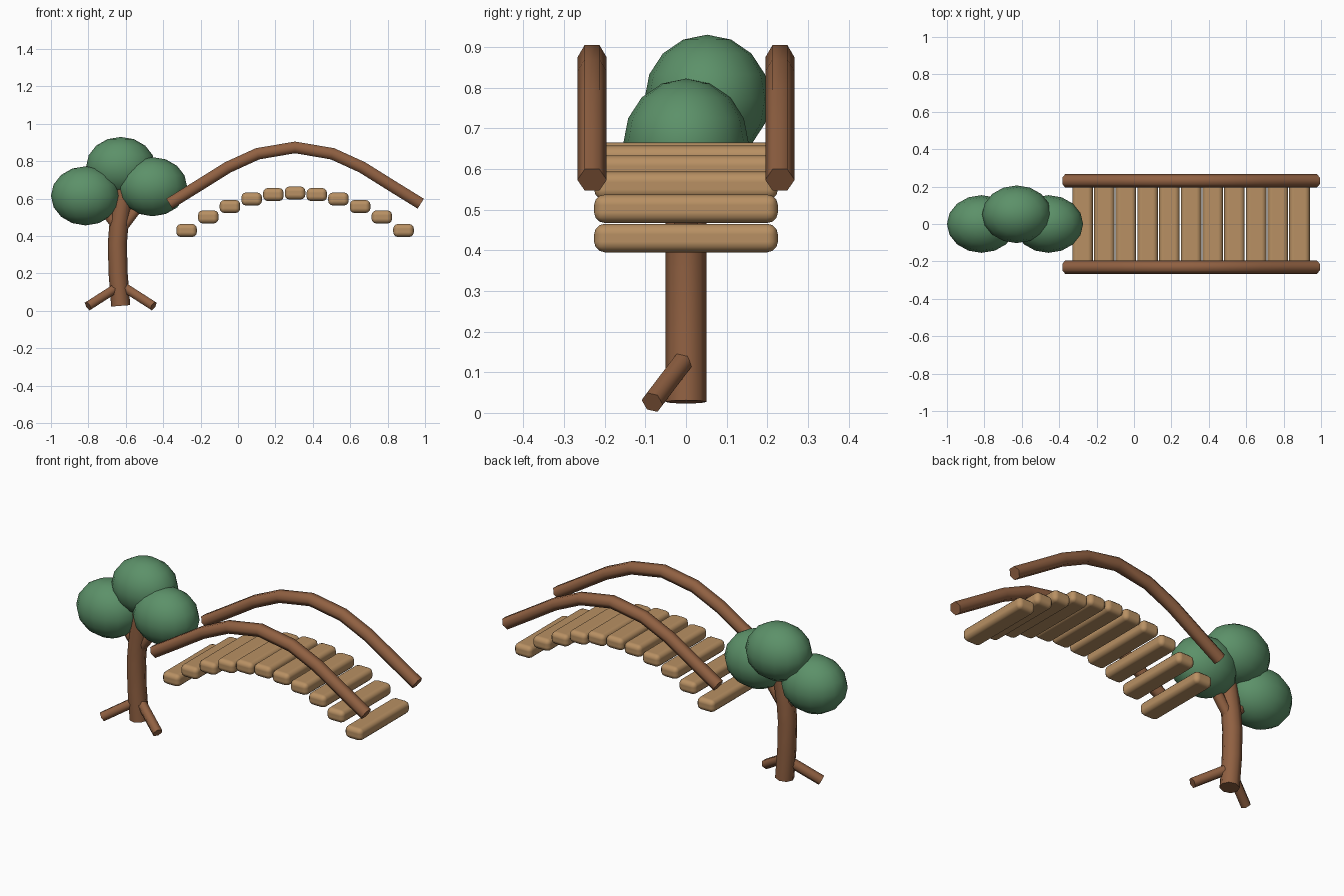
import bpy, bmesh, math
from mathutils import Vector

cube = bpy.data.objects.get("Cube")
if cube:
    bpy.data.objects.remove(cube, do_unlink=True)


def material(name, rgb):
    m = bpy.data.materials.new(name)
    m.use_nodes = True
    m.diffuse_color = (*rgb, 1)
    m.node_tree.nodes["Principled BSDF"].inputs["Base Color"].default_value = (*rgb, 1)
    return m


bark = material("bark_brown", (0.28, 0.118, 0.054))
wood = material("plank_tan", (0.48, 0.28, 0.125))
leaf = material("leaf_green", (0.107, 0.283, 0.141))


def finish(bm, name, mat):
    bmesh.ops.recalc_face_normals(bm, faces=bm.faces)
    mesh = bpy.data.meshes.new(name)
    bm.to_mesh(mesh)
    bm.free()
    mesh.materials.append(mat)
    obj = bpy.data.objects.new(name, mesh)
    bpy.context.collection.objects.link(obj)
    return obj


def tube(name, path, radius, sides):
    """Sweep a regular polygon along a path, with flat end caps."""
    pts = [Vector(p) for p in path]
    bm = bmesh.new()
    rings = []
    for i, p in enumerate(pts):
        t = (pts[min(i + 1, len(pts) - 1)] - pts[max(i - 1, 0)]).normalized()
        u = Vector((0, 1, 0))
        u = (u - t * u.dot(t)).normalized()
        v = t.cross(u)
        angles = [math.tau * k / sides for k in range(sides)]
        rings.append([bm.verts.new(p + radius * (u * math.cos(a) + v * math.sin(a)))
                      for a in angles])
    for a, b in zip(rings, rings[1:]):
        for k in range(sides):
            n = (k + 1) % sides
            bm.faces.new((a[k], a[n], b[n], b[k])).smooth = True
    bm.faces.new(rings[0])
    bm.faces.new(rings[-1])
    return finish(bm, name, bark)


# Bridge planks along a parabolic arch
middle, half_span, count = 0.305, 0.58, 11
for i in range(count):
    t = 2 * i / (count - 1) - 1
    bm = bmesh.new()
    bmesh.ops.create_cube(bm, size=1)
    bmesh.ops.scale(bm, vec=(0.11, 0.452, 0.07), verts=bm.verts)
    for f in bm.faces:
        f.smooth = True
    plank = finish(bm, f"plank_{i + 1}", wood)
    plank.location = (middle + half_span * t, 0, 0.63 - 0.2 * t * t)
    bevel = plank.modifiers.new("rounded_edges", 'BEVEL')
    bevel.width = 0.026
    bevel.segments = 3
    bevel.harden_normals = True

# Curved handrails, mirrored about the middle of the bridge
half = [(0, 0.874), (0.2, 0.84), (0.36, 0.767), (0.52, 0.667), (0.672, 0.573)]
profile = [(-x, z) for x, z in reversed(half[1:])] + half
for side, y in (("left", 0.231), ("right", -0.231)):
    tube(f"handrail_{side}", [(middle + x, y, z) for x, z in profile], 0.036, 6)

# Tree trunk
trunk_line = [(-0.627, 0.027), (-0.641, 0.2), (-0.645, 0.36),
              (-0.637, 0.46), (-0.618, 0.58), (-0.6, 0.68)]
tube("trunk", [(x, 0, z) for x, z in trunk_line], 0.051, 8)

# Roots and branches on both sides of the trunk
for name, s in (("left", 1), ("right", -1)):
    tube(f"root_{name}", [(-0.627 + s * 0.025, -0.01, 0.122),
                          (-0.627 + s * 0.175, -0.083, 0.026)], 0.028, 6)
    tube(f"branch_{name}", [(-0.63 + s * 0.01, 0, 0.44),
                            (-0.63 + s * 0.13, 0, 0.6)], 0.03, 6)

# Foliage clumps
clumps = [("right", -0.815, 0, 0.615), ("top", -0.627, 0.052, 0.772),
          ("left", -0.457, 0, 0.664)]
for name, x, y, z in clumps:
    bm = bmesh.new()
    bmesh.ops.create_uvsphere(bm, u_segments=16, v_segments=8, radius=1)
    bmesh.ops.scale(bm, vec=(0.185, 0.154, 0.158), verts=bm.verts)
    for f in bm.faces:
        f.smooth = True
    finish(bm, f"foliage_{name}", leaf).location = (x, y, z)
